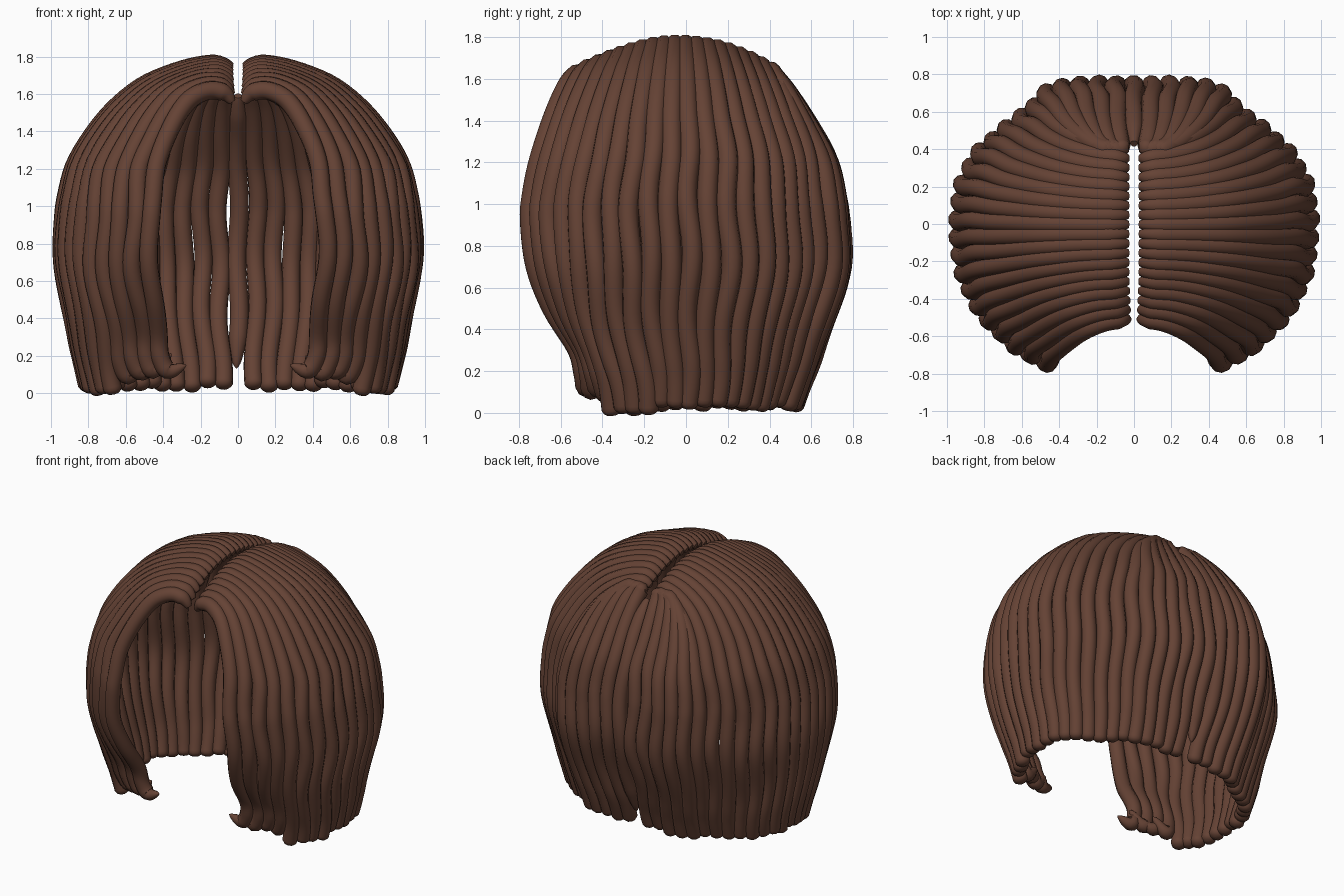
import bpy, math, random
from mathutils import Vector

if "Cube" in bpy.data.objects:
    bpy.data.objects.remove(bpy.data.objects["Cube"])
random.seed(4)

mat = bpy.data.materials.new("brown_hair")
mat.diffuse_color = (0.13, 0.055, 0.035, 1)
mat.use_nodes = True
mat.node_tree.nodes["Principled BSDF"].inputs["Base Color"].default_value = mat.diffuse_color

# outline of the hair at its widest level, front to back (right half)
WAIST = [(0.47, -0.745), (0.63, -0.66), (0.81, -0.48), (0.91, -0.27), (0.945, -0.03), (0.92, 0.2),
         (0.83, 0.37), (0.69, 0.5), (0.56, 0.59), (0.45, 0.72), (0.28, 0.74), (0.1, 0.74)]
# top part: (outward fraction, height fraction from waist to root)
CROWN = [(0, 0.98), (0.1, 1.0), (0.3, 0.96), (0.54, 0.85), (0.75, 0.65), (0.91, 0.39), (0.98, 0.17), (1, 0)]
# lower part: (z, side and back tuck, front tuck)
FALL = [(0.7, 0.02, 0.1), (0.48, 0.23, 0.42), (0.26, 0.58, 0.88), (0.12, 0.83, 1.0), (0.0, 1.0, 1.0)]
COUNT, Z_WAIST, RADIUS = 24, 0.92, 0.05


def along(points, t):
    """Point at fraction t of a polyline's length."""
    pts = [Vector(p) for p in points]
    lens = [(b - a).length for a, b in zip(pts, pts[1:])]
    d = t * sum(lens)
    for a, b, l in zip(pts, pts[1:], lens):
        if d <= l:
            return a.lerp(b, d / l)
        d -= l
    return pts[-1]


def smooth_path(pts, n=5):
    """Catmull-Rom subdivision of a path."""
    p = [pts[0]] + pts + [pts[-1]]
    out = []
    for a, b, c, d in zip(p, p[1:], p[2:], p[3:]):
        for k in range(n):
            s = k / n
            out.append(0.5 * (2 * b + (c - a) * s + (2 * a - 5 * b + 4 * c - d) * s * s
                              + (3 * b - a - 3 * c + d) * s ** 3))
    return out + [pts[-1]]


def lock(name, pts, side, sharp):
    """One round strand swept along a path, rounded or pointed at the end."""
    path = smooth_path(pts)
    phase, amp = random.uniform(-0.6, 0.6), random.uniform(0.007, 0.014)
    for p in path:
        if p.z < 1.45:
            out = Vector((p.x, p.y, 0)).normalized()
            w = math.sin(p.z * 11 + phase) * amp * min(1, (1.45 - p.z) * 4)
            p += Vector((-out.y, out.x, 0)) * w + out * w * 0.5
    # extra points for the round tip
    tip = (path[-1] - path[-2]).normalized()
    path += [path[-1] + tip * RADIUS * f for f in (0.3, 0.5, 0.58)]
    n = len(path)
    cu = bpy.data.curves.new(name, 'CURVE')
    cu.dimensions = '3D'
    cu.bevel_depth, cu.bevel_resolution, cu.use_fill_caps = RADIUS, 3, True
    sp = cu.splines.new('POLY')
    sp.points.add(n - 1)
    for k, p in enumerate(path):
        r = min(1, 0.4 + k * 0.11)
        r *= {n - 1: 0.15, n - 2: 0.55, n - 3: 0.82}.get(k, 1)
        if sharp:
            r *= min(1, 0.12 + (n - 1 - k) / 10)
        sp.points[k].co = (p.x * side, p.y, p.z, 1)
        sp.points[k].radius = r
    sp.use_smooth = True
    ob = bpy.data.objects.new(name, cu)
    bpy.context.collection.objects.link(ob)
    cu.materials.append(mat)
    return ob


def root_height(y):
    return 1.765 - 0.7 * (y + 0.03) ** 2


locks = []
for side in (1, -1):
    label = "right" if side == 1 else "left"
    for i in range(COUNT):
        t = i / (COUNT - 1)
        w = along(WAIST, t)
        back = max(0, (t - 0.78) / 0.22)
        front = max(0, 1 - t / 0.2)
        # roots along the parting, bunched together at the back
        yr = min(0.4, -0.51 + 0.91 * t / 0.78)
        root = Vector((0.03 + 0.08 * math.sin(back * math.pi) + 0.03 * back, yr, root_height(yr)))
        pts = []
        for h, k in CROWN:
            # front locks arch up and out before falling
            k += front * (0.11 * max(0, math.sin(math.pi * h)) ** 0.7 - 0.05 * (1 - h))
            if h == 1:
                k = 0
            pts.append(Vector((root.x + (w.x - root.x) * h, root.y + (w.y - root.y) * h ** 2.2,
                               Z_WAIST + (root.z - Z_WAIST) * k)))
        # tuck in below the widest level
        tx, ty = 0.14 + 0.02 * front, 0.31 + 0.03 * front
        lift = random.uniform(0.035, 0.06) + 0.05 * front - (0.03 if 3 < i < 8 else 0)
        for z, k, kf in FALL:
            k2 = k + (kf - k) * min(1, front * 1.5)
            pts.append(Vector((w.x * (1 - tx * k), w.y * (1 - ty * k2), z + lift * k)))
        # front ends flick inward to a point
        if i < 4:
            e = pts[-1]
            pts[-1] = e + Vector((-0.03, 0.01, 0.03))
            pts.append(e + Vector((-0.1, 0.0, 0.05 + 0.05 * (i % 2))))
        locks.append(lock(f"{label}_hair_lock", pts, side, i < 4))

# single lock down the middle of the back
mid = [Vector((0, y, z)) for y, z in [(0.43, 1.59), (0.5, 1.5), (0.61, 1.34), (0.7, 1.13), (0.745, 0.9),
                                      (0.73, 0.68), (0.67, 0.45), (0.6, 0.27), (0.57, 0.16)]]
locks.append(lock("back_centre_hair_lock", mid, 1, True))

# turn the strands into smooth meshes
bpy.ops.object.select_all(action='DESELECT')
for ob in locks:
    ob.select_set(True)
bpy.context.view_layer.objects.active = locks[0]
bpy.ops.object.convert(target='MESH')
bpy.ops.object.shade_smooth_by_angle(angle=math.radians(60))
